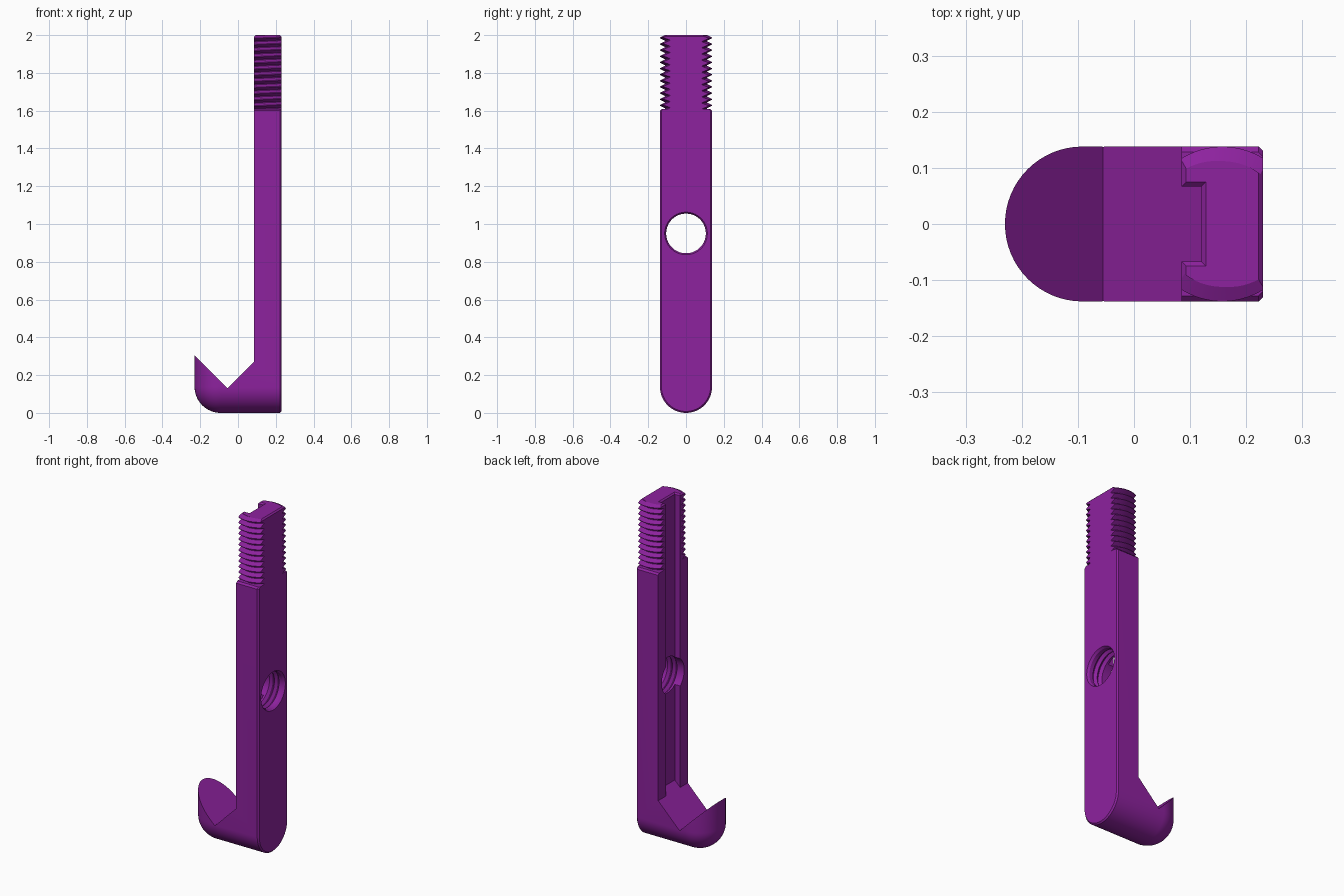
import bpy, bmesh, math

if "Cube" in bpy.data.objects:
    bpy.data.objects.remove(bpy.data.objects["Cube"])

R = 0.138                # half width of the bar
X0, X1 = 0.085, 0.23     # bar faces
XC = (X0 + X1) / 2
CH = 0.008               # edge chamfer
SHOULDER = 1.61
PITCH = 0.0325

purple = bpy.data.materials.new("purple")
purple.diffuse_color = (0.27, 0.016, 0.345, 1)
purple.use_nodes = True
purple.node_tree.nodes["Principled BSDF"].inputs["Base Color"].default_value = purple.diffuse_color


def finish(name, bm):
    bmesh.ops.recalc_face_normals(bm, faces=bm.faces)
    me = bpy.data.meshes.new(name)
    bm.to_mesh(me)
    bm.free()
    me.materials.append(purple)
    ob = bpy.data.objects.new(name, me)
    bpy.context.collection.objects.link(ob)
    return ob


def hull(name, pts):
    bm = bmesh.new()
    for p in pts:
        bm.verts.new(p)
    bmesh.ops.remove_doubles(bm, verts=bm.verts, dist=1e-5)
    res = bmesh.ops.convex_hull(bm, input=bm.verts)
    loose = {v for v in res["geom_interior"] + res["geom_unused"] if isinstance(v, bmesh.types.BMVert)}
    bmesh.ops.delete(bm, geom=list(loose), context='VERTS')
    bmesh.ops.dissolve_limit(bm, angle_limit=0.002, verts=bm.verts, edges=bm.edges)
    return finish(name, bm)


def prism(name, outline, half):
    """Extrude an (x, z) outline across y."""
    bm = bmesh.new()
    f = bm.faces.new([bm.verts.new((x, -half, z)) for x, z in outline])
    g = bmesh.ops.extrude_face_region(bm, geom=[f])["geom"]
    bmesh.ops.translate(bm, vec=(0, 2 * half, 0), verts=[v for v in g if isinstance(v, bmesh.types.BMVert)])
    return finish(name, bm)


def lathe(name, profile, n, place):
    """Closed solid from (radius, height) rows; place maps (r, h, angle) to a point."""
    bm = bmesh.new()
    rings = [[bm.verts.new(place(r, h, 2 * math.pi * (i + .5) / n)) for i in range(n)] for r, h in profile]
    for a, b in zip(rings, rings[1:]):
        for i in range(n):
            j = (i + 1) % n
            bm.faces.new((a[i], a[j], b[j], b[i]))
    bm.faces.new(rings[0])
    bm.faces.new(rings[-1])
    return finish(name, bm)


def boolean(ob, tool, op='DIFFERENCE'):
    tool.hide_render = True
    tool.hide_viewport = True
    m = ob.modifiers.new(tool.name, 'BOOLEAN')
    m.operation, m.solver, m.object = op, 'EXACT', tool


def zigzag(inner, outer, start, count):
    rows = []
    for k in range(count):
        h = start + k * PITCH
        rows += [(inner, h), (inner, h + .1 * PITCH), (outer, h + .5 * PITCH), (outer, h + .6 * PITCH)]
    return rows + [(inner, start + count * PITCH)]


# Bar with rounded foot: flat chamfered back, quarter-sphere nose
N = 32
pts = []
for x, r in ((X1, R - CH), (X1 - CH, R)):
    for i in range(N + 1):
        a = math.pi * i / N
        pts.append((x, r * math.cos(a), R - r * math.sin(a)))
    pts += [(x, s * r, SHOULDER - .01) for s in (-1, 1)]
    pts += [(x, s * (r - .01), SHOULDER) for s in (-1, 1)]
nose = -0.23 + R
for i in range(N + 1):
    a = math.pi * i / N
    cx, cy = -R * math.sin(a), R * math.cos(a)
    for j in range(N // 2 + 1):
        e = math.pi / 2 * j / (N // 2)
        pts.append((nose + cx * math.cos(e), cy * math.cos(e), R - R * math.sin(e)))
    pts.append((nose + cx, cy, SHOULDER - .01))
pts += [(nose, s * (R - .01), SHOULDER) for s in (-1, 1)]
bar = hull("hook_bar", pts)

# Notch that leaves the hook tip and frees the shaft
boolean(bar, prism("notch_cutter", [(-.33, .405), (-.055, .13), (X0, .27), (X0, 2.2), (-.33, 2.2)], .3))

# Long groove down the inner face
groove = prism("groove_cutter", [(.07, .29), (X0, .27), (.12, .305), (.12, 2.1), (.07, 2.1)], .067)
boolean(bar, groove)

# Tapped cross hole with countersunk mouths
rows = [(.105, .0), (.105, .127)] + zigzag(.105, .121, .129, 2) + [(.105, X1 - CH - .004), (.113, X1), (.121, X1 + CH)]
hole = lathe("hole_cutter", rows, 48,
             lambda r, h, a: (h, r * math.cos(a), .95 + r * math.sin(a)))
boolean(bar, hole)


# Threaded end: helical ridges on the two rounded sides
def helix(r, h, a):
    turn = (a % math.pi) - math.pi / 2
    return (XC + r * math.cos(a), r * math.sin(a), h + PITCH * turn / (2 * math.pi))


thread = lathe("threaded_end", zigzag(.112, R, SHOULDER - 2 * PITCH, 16), 64, helix)

# Limits the thread to the flat-sided shape with a chamfered top
pts = []
for z, r, inset in ((SHOULDER, R + .001, 0), (2 - CH, R + .001, 0), (2, R - CH, CH)):
    hx = (X1 - X0) / 2 - inset
    for i in range(13):
        x = -hx + 2 * hx * i / 12
        y = math.sqrt(r * r - x * x)
        pts += [(XC + x, y, z), (XC + x, -y, z)]
boolean(thread, hull("thread_limit", pts), 'INTERSECT')
boolean(thread, groove)

# Chamfer around the top mouth of the groove
pts = []
for z, x, y in ((1.99, .118, .065), (2.01, .138, .085)):
    pts += [(px, s * y, z) for px in (.06, x) for s in (-1, 1)]
boolean(thread, hull("groove_mouth_cutter", pts))

# Apply the cuts, remove the cutters, smooth the round surfaces
dg = bpy.context.evaluated_depsgraph_get()
for ob in (bar, thread):
    me = bpy.data.meshes.new_from_object(ob.evaluated_get(dg))
    ob.modifiers.clear()
    ob.data = me
for ob in list(bpy.data.objects):
    if ob not in (bar, thread):
        bpy.data.objects.remove(ob)
for ob in (bar, thread):
    bpy.context.view_layer.objects.active = ob
    ob.select_set(True)
bpy.ops.object.shade_smooth_by_angle(angle=math.radians(25))
